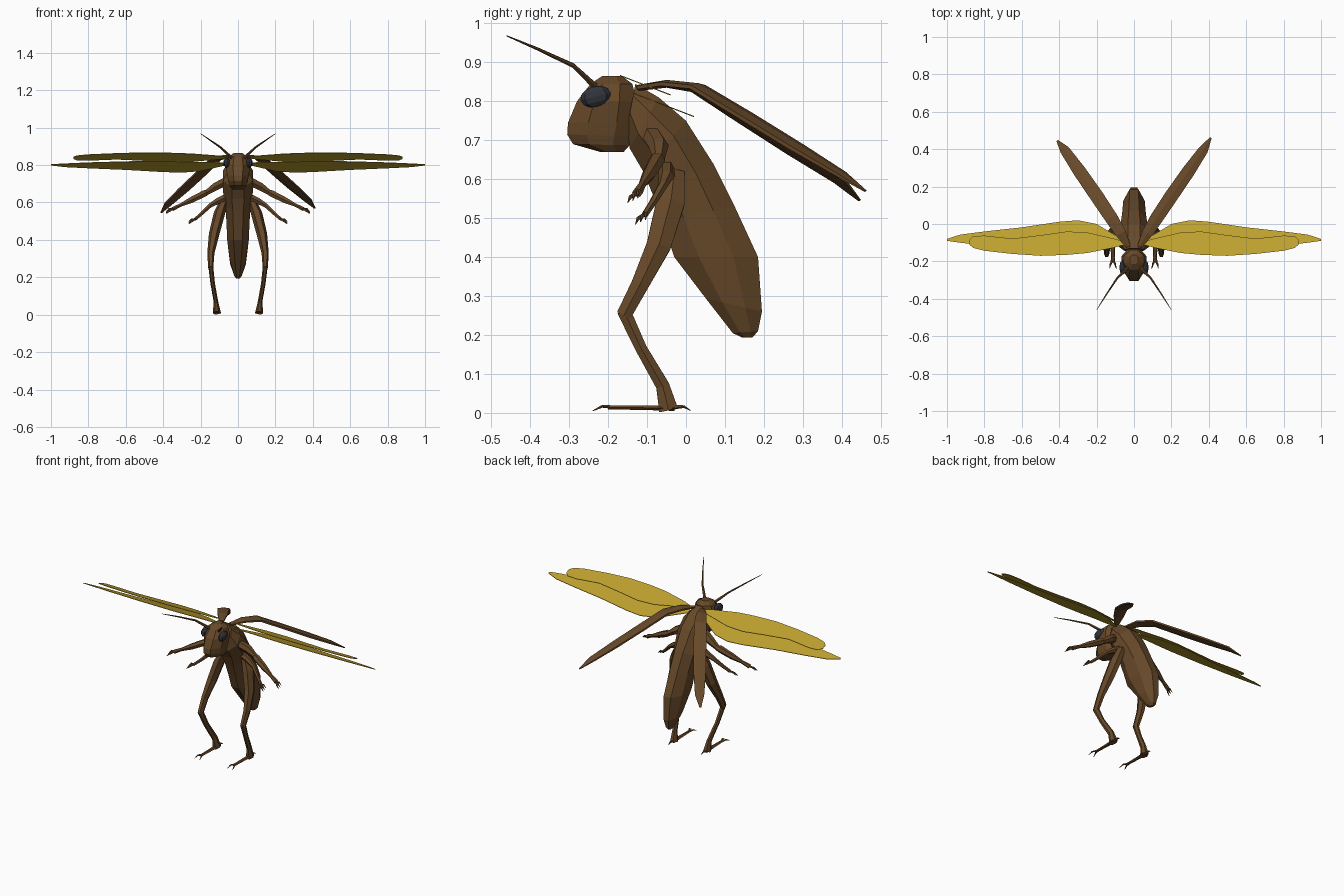
import bpy, bmesh, math
from mathutils import Vector

cube = bpy.data.objects.get("Cube")
if cube:
    bpy.data.objects.remove(cube, do_unlink=True)


def material(name, rgb):
    m = bpy.data.materials.new(name)
    m.use_nodes = True
    m.diffuse_color = (*rgb, 1)
    m.node_tree.nodes["Principled BSDF"].inputs["Base Color"].default_value = (*rgb, 1)
    return m


BROWN = material("brown_shell", (0.135, 0.066, 0.022))
YELLOW = material("yellow_wing", (0.52, 0.36, 0.028))
GREY = material("dark_grey_eye", (0.03, 0.034, 0.042))


def loft(name, rings, mat):
    """Skin a list of equal-length point rings and cap both ends."""
    bm = bmesh.new()
    loops = [[bm.verts.new(p) for p in ring] for ring in rings]
    n = len(loops[0])
    for a, b in zip(loops, loops[1:]):
        for i in range(n):
            j = (i + 1) % n
            bm.faces.new((a[i], a[j], b[j], b[i]))
    bm.faces.new(loops[0])
    bm.faces.new(loops[-1])
    bmesh.ops.recalc_face_normals(bm, faces=bm.faces[:])
    mesh = bpy.data.meshes.new(name)
    bm.to_mesh(mesh)
    bm.free()
    mesh.materials.append(mat)
    obj = bpy.data.objects.new(name, mesh)
    bpy.context.scene.collection.objects.link(obj)
    return obj


def hull(name, stations, sides, mat):
    """Loft rings that span a front (y, z) point, a back (y, z) point and a half width."""
    rings = []
    for fy, fz, by, bz, w in stations:
        front, back = Vector((0, fy, fz)), Vector((0, by, bz))
        ring = []
        for i in range(sides):
            a = math.tau * (i + 0.5) / sides
            k = 1 / math.cos(math.pi / sides)
            p = front.lerp(back, 0.5 + 0.5 * k * math.cos(a))
            p.x = w * k * math.sin(a)
            ring.append(p)
        rings.append(ring)
    return loft(name, rings, mat)


def tube(name, path, side, ref, mat=BROWN, sides=6):
    """Sweep an ellipse along (x, y, z, radius along ref, radius across) points."""
    pts = [Vector((p[0] * side, p[1], p[2])) for p in path]
    rings = []
    for i, p in enumerate(pts):
        t = (pts[min(i + 1, len(pts) - 1)] - pts[max(i - 1, 0)]).normalized()
        a = Vector(ref)
        a = (a - t * a.dot(t)).normalized()
        b = t.cross(a)
        rings.append([p + a * path[i][3] * math.cos(math.tau * k / sides)
                      + b * path[i][4] * math.sin(math.tau * k / sides)
                      for k in range(sides)])
    return loft(name, rings, mat)


def wing(name, stations, side, y0, z0):
    """Thin membrane from (x, front y, back y) stations on a tilted plane."""
    rings = []
    for x, f, b in stations:
        ring = [Vector((x * side, y, z0 - 0.385 * (y - y0))) for y in (f, b)]
        up = Vector((0, 0, 0.003))
        rings.append([ring[0], ring[1], ring[1] + up, ring[0] + up])
    return loft(name, rings, YELLOW)


# Thorax and abdomen
hull("body", [
    (-.15, .74, -.13, .845, .05), (-.145, .68, -.07, .81, .08),
    (-.11, .62, .0, .75, .08), (-.085, .56, .07, .64, .068),
    (-.06, .49, .125, .53, .062), (-.03, .40, .185, .40, .058),
    (.05, .295, .195, .26, .042), (.12, .205, .185, .21, .02),
    (.145, .193, .17, .193, .008)], 8, BROWN)

# Head
hull("head", [
    (-.22, .67, -.16, .67, .03), (-.29, .69, -.145, .687, .045),
    (-.305, .715, -.135, .71, .052), (-.303, .745, -.126, .745, .058),
    (-.28, .80, -.126, .80, .066), (-.245, .845, -.138, .845, .05),
    (-.215, .865, -.165, .865, .022)], 8, BROWN)

# Long and short wing outlines
LONG = [(.05, -.115, -.09), (.2, -.12, .0), (.3, -.13, .02), (.4, -.135, .012),
        (.6, -.13, -.018), (.8, -.115, -.04), (.93, -.1, -.057), (1.0, -.09, -.08)]
SHORT = [(.05, -.11, -.095), (.1, -.125, -.08), (.25, -.155, -.045), (.36, -.165, -.04),
         (.5, -.17, -.06), (.65, -.16, -.078), (.8, -.143, -.062), (.86, -.128, -.065),
         (.88, -.11, -.085)]

for side, word in ((1, "left"), (-1, "right")):
    wing(word + "_long_wing", LONG, side, -.085, .80)
    wing(word + "_short_wing", SHORT, side, -.04, .815)

    # Narrow wing covers, swept back
    drop = 0 if side > 0 else 1
    tube(word + "_wing_cover", [
        (.03, -.12, .835, .008, .015), (.07, -.05, .845, .01, .033),
        (.12, .03, .837 - .006 * drop, .01, .04), (.2, .15, .765 - .012 * drop, .01, .042),
        (.29, .28, .685 - .016 * drop, .01, .04), (.37, .395, .615 - .02 * drop, .008, .03),
        (.41, .46 - .015 * drop, .57 - .024 * drop, .003, .006)], side, (0, 0, 1))

    # Eye
    bpy.ops.mesh.primitive_uv_sphere_add(segments=8, ring_count=6, radius=1,
                                         location=(.06 * side, -.232, .812),
                                         rotation=(math.radians(14), 0, 0))
    eye = bpy.context.object
    eye.name = word + "_eye"
    eye.scale = (.019, .04, .027)
    eye.data.materials.append(GREY)

    # Antenna
    tube(word + "_antenna", [
        (.035, -.235, .84, .009, .009), (.09, -.29, .892, .006, .006),
        (.15, -.38, .934, .004, .004), (.2, -.46, .968, .0015, .0015)], side, (0, 0, 1))

    # Hind leg
    tube(word + "_thigh", [
        (.07, -.03, .62, .02, .03), (.1, -.04, .54, .03, .042),
        (.128, -.07, .43, .028, .036), (.145, -.118, .33, .019, .026),
        (.146, -.16, .25, .014, .022)], side, (1, 0, 0))
    tube(word + "_shin", [
        (.146, -.16, .262, .013, .02), (.135, -.115, .165, .012, .017),
        (.118, -.06, .07, .012, .02), (.113, -.045, .008, .022, .028)], side, (1, 0, 0))
    tube(word + "_foot", [
        (.113, -.03, .012, .018, .008), (.113, -.09, .013, .014, .007),
        (.113, -.18, .014, .01, .006), (.113, -.2, .014, .012, .006)], side, (1, 0, 0))
    for dx in (-.018, .018):
        tube(word + "_toe_claw", [
            (.113, -.19, .015, .007, .005), (.113 + dx * .7, -.215, .017, .005, .004),
            (.113 + dx, -.24, .005, .001, .001)], side, (1, 0, 0))
    tube(word + "_heel_claw", [
        (.113, -.03, .015, .01, .007), (.113, -.005, .016, .005, .004),
        (.113, .012, .006, .001, .001)], side, (1, 0, 0))

    # Upper and middle arms, each with a hand of small claws
    arms = {
        "upper": [(.06, -.09, .715, .026, .026), (.12, -.07, .685, .026, .024),
                  (.165, -.07, .655, .016, .016), (.18, -.075, .648, .022, .02),
                  (.25, -.095, .613, .018, .018), (.305, -.112, .587, .01, .01),
                  (.35, -.125, .565, .014, .012)],
        "middle": [(.05, -.05, .635, .022, .022), (.11, -.05, .607, .02, .018),
                   (.15, -.06, .583, .013, .013), (.195, -.085, .54, .01, .01),
                   (.23, -.105, .51, .009, .009)]}
    for pair, path in arms.items():
        tube(f"{word}_{pair}_arm", path, side, (0, 1, 0))
        wrist = Vector(path[-1][:3])
        for k in (-1, 0, 1):
            mid = wrist + Vector((.018, -.008 + .01 * k, -.005 + .006 * k))
            tip = wrist + Vector((.035, -.012 + .013 * k, -.02 + .006 * k))
            tube(f"{word}_{pair}_claw", [(*wrist, .006, .006), (*mid, .005, .005),
                                        (*tip, .001, .001)], side, (0, 1, 0), sides=5)
